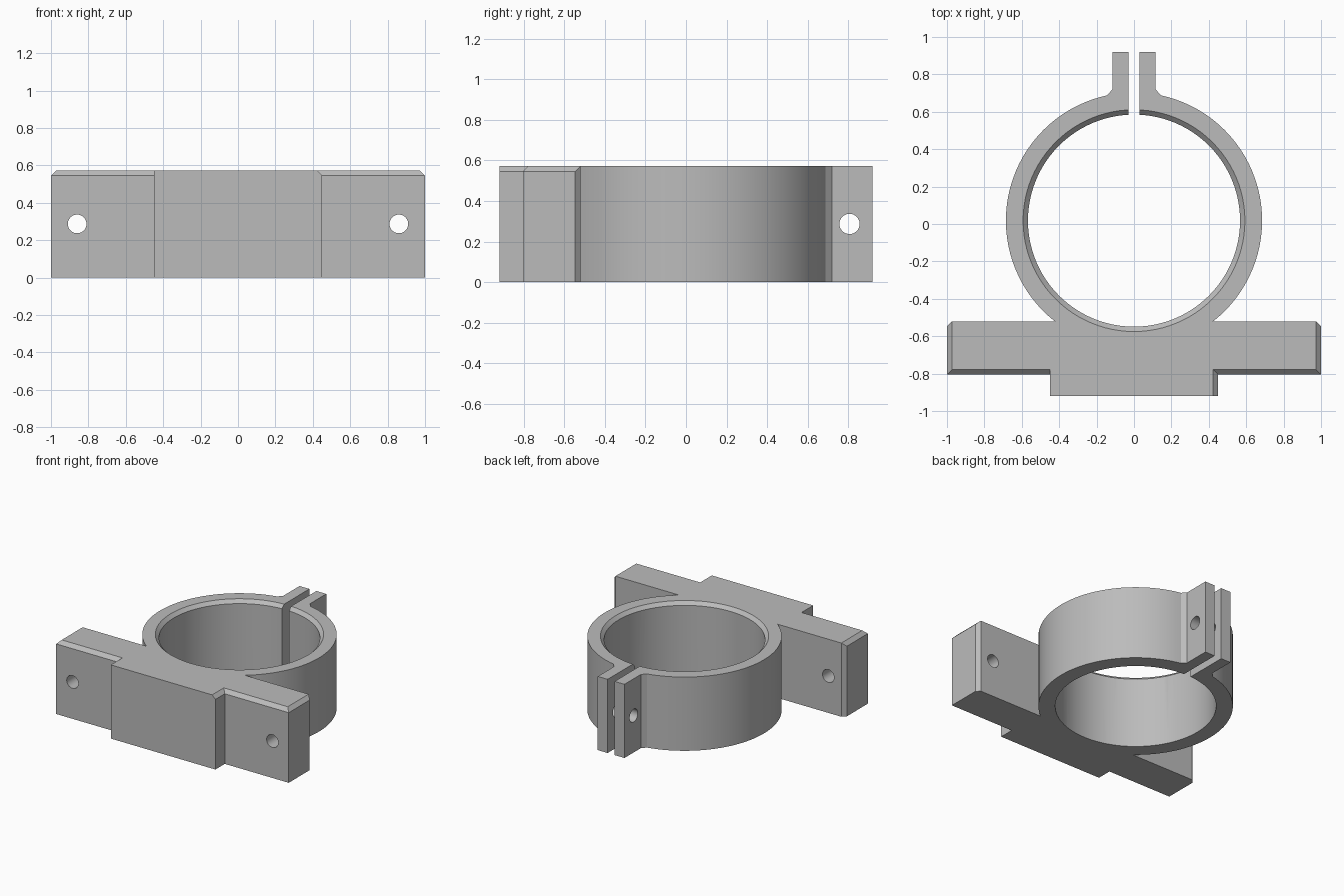
import bpy, bmesh, math
from mathutils import Vector, Matrix

if "Cube" in bpy.data.objects:
    bpy.data.objects.remove(bpy.data.objects["Cube"])

H = 0.573          # overall height
CH = 0.028         # chamfer size
CY = 0.018         # ring centre in y

metal = bpy.data.materials.new("plain grey")
metal.diffuse_color = (0.5, 0.5, 0.5, 1)
metal.use_nodes = True
metal.node_tree.nodes["Principled BSDF"].inputs["Base Color"].default_value = metal.diffuse_color


def finish(bm, name, helper=True):
    bmesh.ops.recalc_face_normals(bm, faces=bm.faces)
    me = bpy.data.meshes.new(name)
    bm.to_mesh(me)
    bm.free()
    me.materials.append(metal)
    ob = bpy.data.objects.new(name, me)
    bpy.context.collection.objects.link(ob)
    ob.hide_render = helper
    return ob


def prism(name, outline, z0, z1, cuts=()):
    """Extruded outline, trimmed by (point, outward normal) planes."""
    bm = bmesh.new()
    face = bm.faces.new([bm.verts.new((x, y, z0)) for x, y in outline])
    ext = bmesh.ops.extrude_face_region(bm, geom=[face])
    top = [v for v in ext["geom"] if isinstance(v, bmesh.types.BMVert)]
    bmesh.ops.translate(bm, verts=top, vec=(0, 0, z1 - z0))
    for co, no in cuts:
        r = bmesh.ops.bisect_plane(bm, geom=bm.verts[:] + bm.edges[:] + bm.faces[:],
                                   plane_co=co, plane_no=no, clear_outer=True)
        edges = [e for e in r["geom_cut"] if isinstance(e, bmesh.types.BMEdge)]
        bmesh.ops.holes_fill(bm, edges=edges)
    return finish(bm, name)


def rect(x0, x1, y0, y1):
    return [(x0, y0), (x1, y0), (x1, y1), (x0, y1)]


def cylinder(name, r1, r2, depth, centre, axis="Z", seg=96):
    bm = bmesh.new()
    bmesh.ops.create_cone(bm, cap_ends=True, segments=seg, radius1=r1, radius2=r2, depth=depth)
    turn = {"Z": Matrix(), "X": Matrix.Rotation(math.pi / 2, 4, "Y"),
            "Y": Matrix.Rotation(math.pi / 2, 4, "X")}[axis]
    bmesh.ops.transform(bm, matrix=Matrix.Translation(centre) @ turn, verts=bm.verts)
    return finish(bm, name)


# Clamp ring body
clamp = cylinder("pipe_clamp", 0.685, 0.685, H, (0, CY, H / 2))
clamp.hide_render = False

# Mounting bar with chamfered top front, top ends and back corners
bar = prism("mounting_bar", rect(-1, 1, -0.805, -0.52), 0, H, [
    ((0, -0.805, H - CH), (0, -1, 1)),
    ((1, 0, H - CH), (1, 0, 1)),
    ((-1, 0, H - CH), (-1, 0, 1)),
    ((1, -0.52 - CH, 0), (1, 1, 0)),
    ((-1, -0.52 - CH, 0), (-1, 1, 0))])

# Raised front pad, chamfered on its right top edge
pad = prism("front_pad", rect(-0.45, 0.45, -0.92, -0.65), 0, H,
            [((0.45, 0, H - CH), (1, 0, 1))])

# Clamping ears with angled roots
half = [(0.15, 0.6), (0.145, 0.687), (0.115, 0.72), (0.115, 0.92)]
ears = prism("clamp_ears", half + [(-x, y) for x, y in reversed(half)], 0, H)

# Cutters: bore, its top chamfer, slit and bolt holes
bore = cylinder("bore_cutter", 0.567, 0.567, 1.2, (0, CY, H / 2))
rim = cylinder("rim_cutter", 0.557, 0.603, 0.046, (0, CY, H - 0.013 + 0.0), "Z")
slit = prism("slit_cutter", rect(-0.03, 0.03, 0.3, 1.1), -0.2, H + 0.2)
ear_hole = cylinder("ear_hole_cutter", 0.05, 0.05, 0.6, (0, 0.807, 0.287), "X", 32)
bar_holes = [cylinder("bar_hole_cutter", 0.05, 0.05, 0.8, (s * 0.86, -0.7, 0.287), "Y", 32)
             for s in (-1, 1)]

# Combine everything into one solid
steps = [(o, "UNION") for o in (bar, pad, ears)]
steps += [(o, "DIFFERENCE") for o in (bore, rim, slit, ear_hole, *bar_holes)]
for ob, op in steps:
    m = clamp.modifiers.new(ob.name, "BOOLEAN")
    m.object, m.operation, m.solver = ob, op, "EXACT"

bpy.context.view_layer.update()
deps = bpy.context.evaluated_depsgraph_get()
clamp_mesh = bpy.data.meshes.new_from_object(clamp.evaluated_get(deps))
clamp.modifiers.clear()
clamp.data = clamp_mesh
for ob, _ in steps:
    bpy.data.objects.remove(ob)

# Smooth the round walls, keep edges sharp
bpy.context.view_layer.objects.active = clamp
clamp.select_set(True)
bpy.ops.object.shade_smooth_by_angle(angle=math.radians(25))
